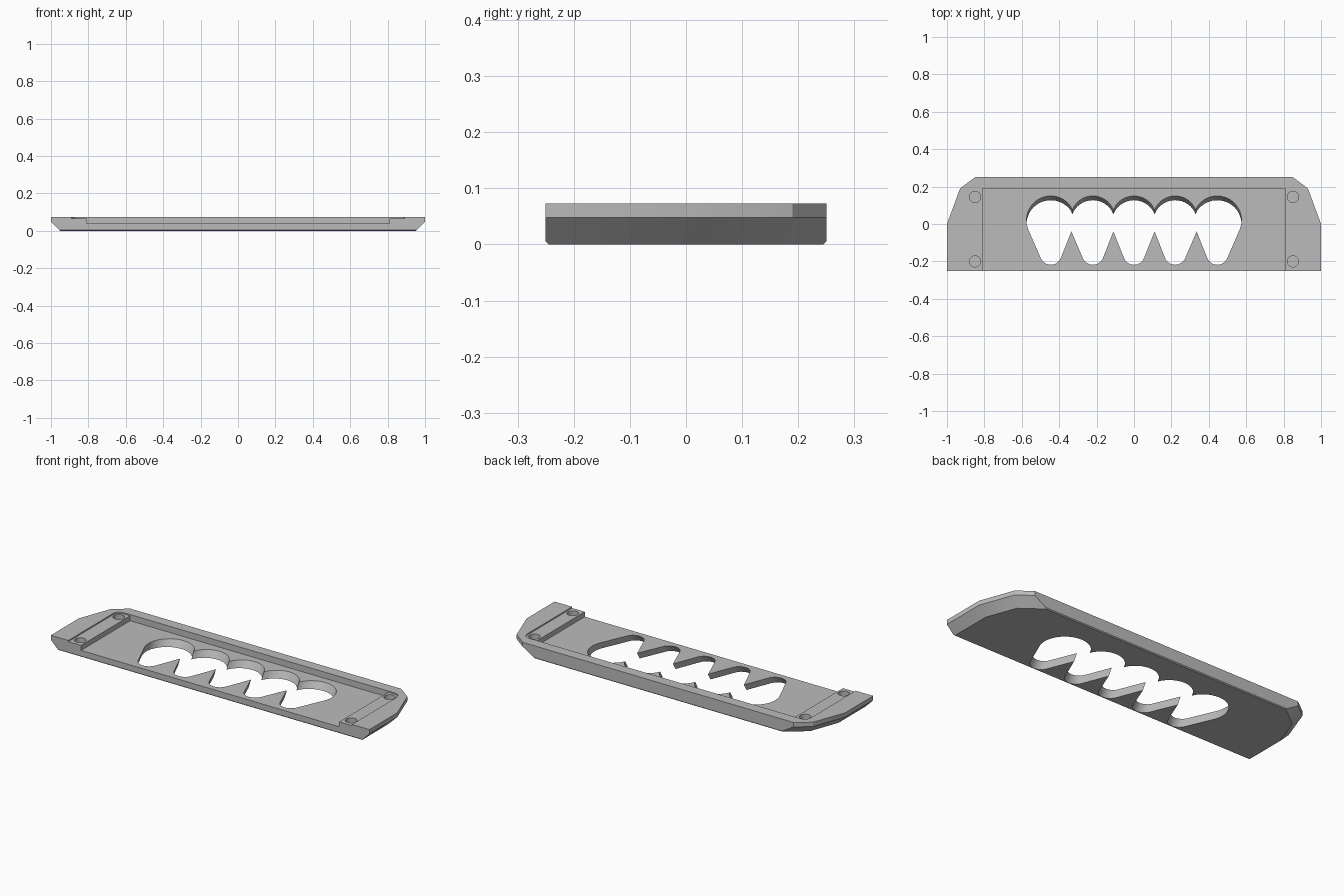
import bpy, bmesh
from math import radians, cos, sin
from mathutils import Vector, Matrix

cube = bpy.data.objects.get("Cube")
if cube:
    bpy.data.objects.remove(cube, do_unlink=True)

TOP, SHELF, FLOOR, RIM = 0.073, 0.066, 0.038, 0.048

grey = bpy.data.materials.new("plain grey")
grey.use_nodes = True
colour = (0.5, 0.5, 0.5, 1)
grey.diffuse_color = colour
grey.node_tree.nodes["Principled BSDF"].inputs["Base Color"].default_value = colour


def loft(name, loops):
    """Closed solid through outlines given as (points, height), bottom first."""
    bm = bmesh.new()
    rings = [[bm.verts.new((x, y, z)) for x, y in pts] for pts, z in loops]
    n = len(rings[0])
    for low, high in zip(rings, rings[1:]):
        for i in range(n):
            j = (i + 1) % n
            bm.faces.new((low[i], low[j], high[j], high[i]))
    bm.faces.new(rings[0][::-1])
    bm.faces.new(rings[-1])
    bmesh.ops.recalc_face_normals(bm, faces=bm.faces)
    mesh = bpy.data.meshes.new(name)
    bm.to_mesh(mesh)
    bm.free()
    mesh.materials.append(grey)
    obj = bpy.data.objects.new(name, mesh)
    bpy.context.collection.objects.link(obj)
    return obj


def arc(cx, cy, r, start, end, steps=16):
    angles = [radians(start + (end - start) * i / steps) for i in range(steps + 1)]
    return [(cx + r * cos(a), cy + r * sin(a)) for a in angles]


def mirrored(half):
    """Complete a right-hand outline across x = 0."""
    return half + [(-x, y) for x, y in reversed(half) if abs(x) > 1e-5]


def inset(pts, distances):
    """Move each edge of a counter-clockwise outline inward by its own distance."""
    result, n = [], len(pts)
    vs = [Vector(p) for p in pts]
    normals = []
    for i in range(n):
        d = (vs[(i + 1) % n] - vs[i]).normalized()
        normals.append(Vector((-d.y, d.x)))
    for i in range(n):
        m = Matrix((normals[i - 1], normals[i]))
        result.append(vs[i] + m.inverted() @ Vector((distances[i - 1], distances[i])))
    return result


def cut(body, cutter):
    cutter.hide_render = True
    mod = body.modifiers.new("cut", 'BOOLEAN')
    mod.operation = 'DIFFERENCE'
    mod.solver = 'EXACT'
    mod.object = cutter
    bpy.context.view_layer.objects.active = body
    bpy.ops.object.modifier_apply(modifier=mod.name)
    bpy.data.objects.remove(cutter, do_unlink=True)


# Plate: upright rim, ends sloping in underneath, tiny bevel on the long edges
outline = mirrored([(1, -0.25), (1, 0), (0.93, 0.19), (0.85, 0.25)])


def plate_ring(end, side):
    return inset(outline, [end] * 3 + [side] + [end] * 3 + [side])


plate = loft("grip_plate", [
    (plate_ring(RIM, 0.005), 0),
    (plate_ring(RIM - 0.005, 0), 0.005),
    (outline, RIM),
    (outline, TOP),
])

# Shallow pocket with rounded back corners, open at the front
shelf = mirrored([(0.89, -0.3)] + arc(0.85, 0.15, 0.04, 0, 90, 8))
cut(plate, loft("shelf_cutter", [(shelf, SHELF), (shelf, 0.1)]))

# Deeper pocket between the two shelves
pocket = mirrored([(0.81, -0.3), (0.81, 0.19)])
cut(plate, loft("pocket_cutter", [(pocket, FLOOR), (pocket, 0.1)]))

# Blind screw holes on the shelves
for x in (-0.85, 0.85):
    for y in (-0.2, 0.145):
        ring = arc(x, y, 0.03, 0, 360, 32)[:-1]
        cut(plate, loft("hole_cutter", [(ring, 0.03), (ring, 0.1)]))

# Finger opening: scalloped back edge, pointed teeth in front, leaning walls
half = arc(0, 0.032, 0.118, 90, 21.4, 8)
half += arc(0.22, 0.032, 0.118, 158.6, 21.4)[1:]
half += arc(0.445, 0.02, 0.13, 154, -25, 24)[1:]
for x in (0.445, 0.22):
    half += arc(x, -0.16, 0.058, -25, -155)
    half.append((x - 0.11, -0.04))
half += arc(0, -0.16, 0.058, -25, -90, 8)
opening = mirrored(half)


def leaning(z):
    return [(x, y + 0.6 * (z - FLOOR)) for x, y in opening], z


cut(plate, loft("finger_cutter", [leaning(-0.04), leaning(0.06)]))

# Smooth curved walls, keep edges crisp
bpy.ops.object.select_all(action='DESELECT')
plate.select_set(True)
bpy.context.view_layer.objects.active = plate
bpy.ops.object.shade_smooth_by_angle(angle=radians(25))
